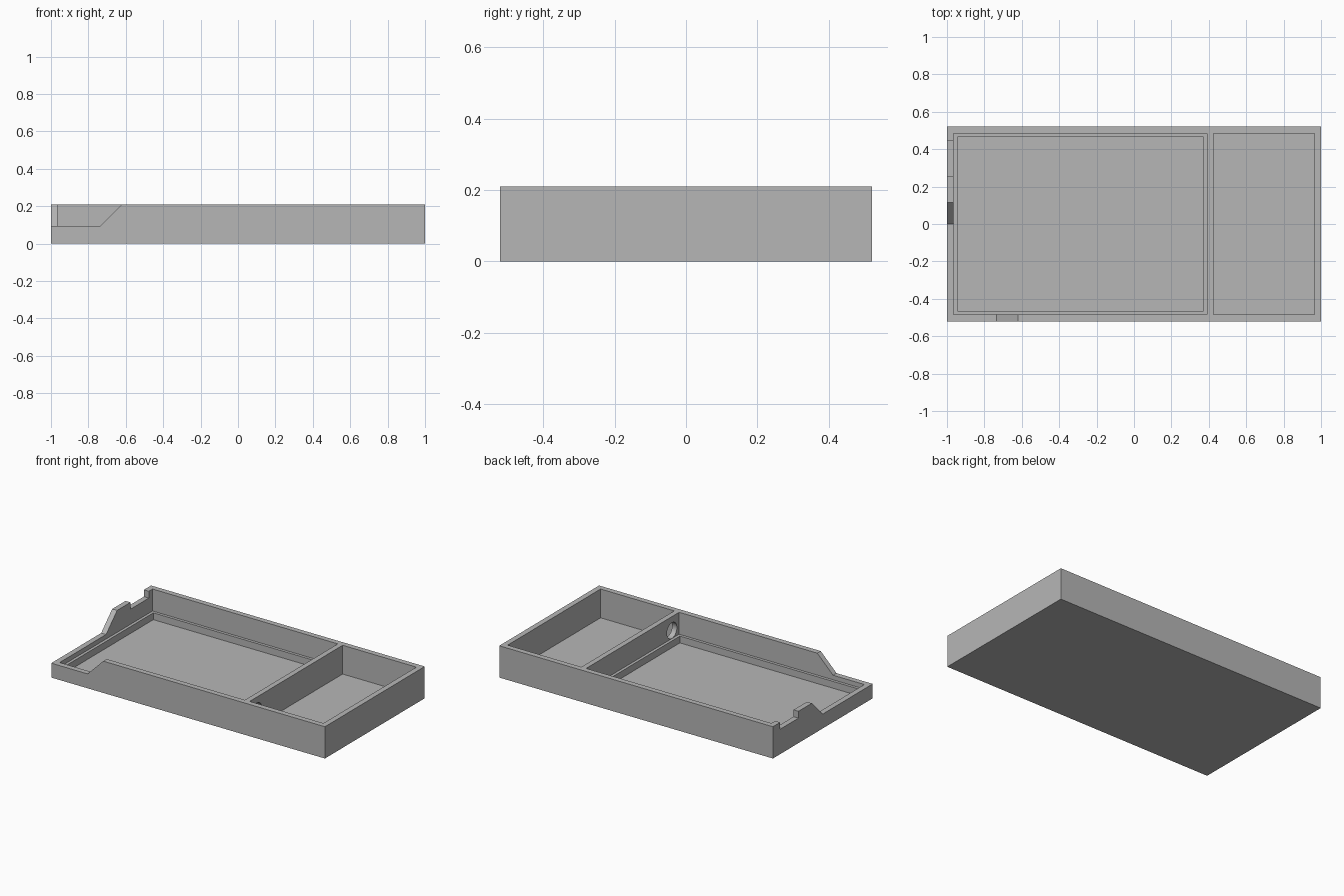
import bpy
import bmesh
import math
from mathutils import Vector

cube = bpy.data.objects.get("Cube")
if cube:
    bpy.data.objects.remove(cube, do_unlink=True)

grey = bpy.data.materials.new("plain_grey")
grey.use_nodes = True
colour = (0.47, 0.47, 0.47, 1)
grey.diffuse_color = colour
grey.node_tree.nodes["Principled BSDF"].inputs["Base Color"].default_value = colour

HX, HY, H = 1.0, 0.521, 0.21      # half length, half width, height
WALL = 0.036
FLOOR, LEDGE, RIM = 0.02, 0.065, 0.095
LIP = 0.019                       # ledge width
DIV_L, DIV_R = 0.39, 0.425        # divider faces
OVER = 0.3                        # cutter height above the rim


def prism(name, points, direction):
    """Extrude a closed outline along a direction."""
    bm = bmesh.new()
    face = bm.faces.new([bm.verts.new(p) for p in points])
    ext = bmesh.ops.extrude_face_region(bm, geom=[face])
    verts = [g for g in ext["geom"] if isinstance(g, bmesh.types.BMVert)]
    bmesh.ops.translate(bm, verts=verts, vec=Vector(direction))
    bmesh.ops.recalc_face_normals(bm, faces=bm.faces)
    mesh = bpy.data.meshes.new(name)
    bm.to_mesh(mesh)
    bm.free()
    mesh.materials.append(grey)
    obj = bpy.data.objects.new(name, mesh)
    bpy.context.collection.objects.link(obj)
    return obj


def box(name, x0, x1, y0, y1, z0, z1):
    outline = [(x0, y0, z0), (x1, y0, z0), (x1, y1, z0), (x0, y1, z0)]
    return prism(name, outline, (0, 0, z1 - z0))


def cut(target, cutter):
    cutter.hide_render = True
    mod = target.modifiers.new("cut", 'BOOLEAN')
    mod.operation = 'DIFFERENCE'
    mod.solver = 'EXACT'
    mod.object = cutter
    bpy.context.view_layer.objects.active = target
    bpy.ops.object.modifier_apply(modifier=mod.name)
    bpy.data.objects.remove(cutter, do_unlink=True)


tray = box("tray", -HX, HX, -HY, HY, 0, H)
inner = HY - WALL

# Two compartments, the larger one stepped by a ledge
cut(tray, box("large_pocket", -HX + WALL, DIV_L, -inner, inner, LEDGE, OVER))
cut(tray, box("lower_pocket", -HX + WALL + LIP, DIV_L - LIP,
              -inner + LIP, inner - LIP, FLOOR, OVER))
cut(tray, box("small_pocket", DIV_R, HX - WALL, -inner, inner, FLOOR, OVER))

# Lowered corner with sloping ends on the front and side walls
slope = OVER - RIM
front = [(-1.1, RIM), (-0.735, RIM), (-0.735 + slope, OVER), (-1.1, OVER)]
cut(tray, prism("front_cut", [(x, -0.6, z) for x, z in front], (0, 0.2, 0)))
side = [(-0.6, RIM), (0.0, RIM), (slope, OVER), (-0.6, OVER)]
cut(tray, prism("side_cut", [(-1.1, y, z) for y, z in side], (0.2, 0, 0)))

# Notch in the side wall
cut(tray, box("side_notch", -1.1, -0.9, 0.254, 0.446, 0.165, OVER))

# Round cable hole through the divider
ring = [math.tau * i / 32 for i in range(32)]
cut(tray, prism("cable_hole", [(0.36, -0.41 + 0.052 * math.cos(a),
                                0.118 + 0.052 * math.sin(a)) for a in ring],
                (0.1, 0, 0)))

# Shade only the hole smooth
bpy.ops.object.select_all(action='DESELECT')
tray.select_set(True)
bpy.context.view_layer.objects.active = tray
bpy.ops.object.shade_smooth_by_angle(angle=math.radians(30))
